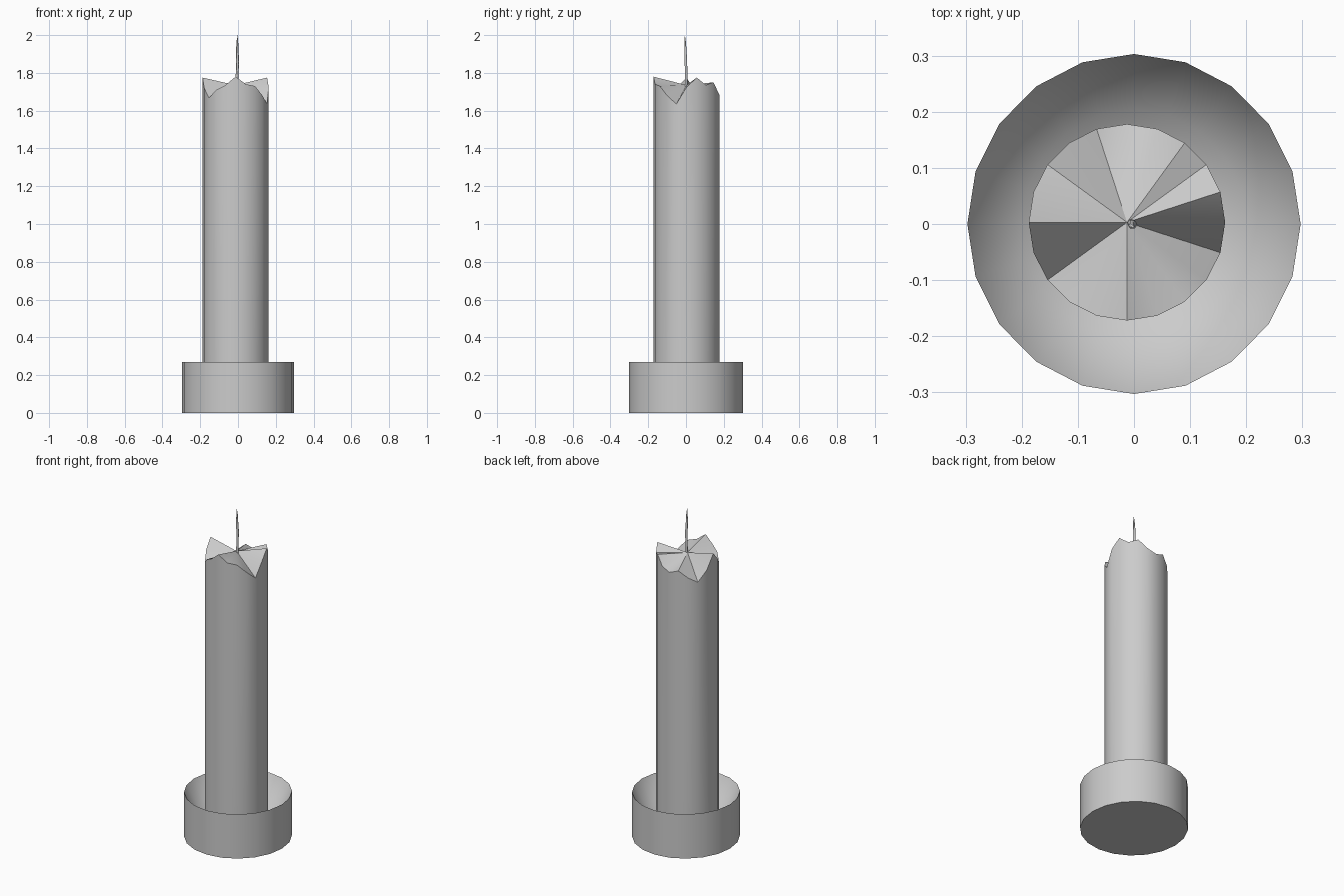
import bpy
from math import cos, sin, pi, radians

if "Cube" in bpy.data.objects:
    bpy.data.objects.remove(bpy.data.objects["Cube"])

SIDES = 20


def ring(rx, ry, z, cx=0, cy=0, n=SIDES):
    """Ring of points; z is one height or a height per point."""
    return [(cx + rx * cos(2 * pi * i / n), cy + ry * sin(2 * pi * i / n),
             z[i] if isinstance(z, list) else z) for i in range(n)]


def loft(name, rings, start=None, end=None, cap=False, angle=40):
    """Skin a stack of rings, closing the ends with a point fan or a flat cap."""
    n = len(rings[0])
    verts = [p for r in rings for p in r]
    faces = []
    for k in range(len(rings) - 1):
        for i in range(n):
            j = (i + 1) % n
            faces.append((k * n + i, k * n + j, (k + 1) * n + j, (k + 1) * n + i))
    if cap:
        faces.append(tuple(reversed(range(n))))
    if end:
        top, last = len(verts), (len(rings) - 1) * n
        verts.append(end)
        faces += [(last + i, last + (i + 1) % n, top) for i in range(n)]
    mesh = bpy.data.meshes.new(name)
    mesh.from_pydata(verts, [], faces)
    ob = bpy.data.objects.new(name, mesh)
    bpy.context.collection.objects.link(ob)
    bpy.ops.object.select_all(action='DESELECT')
    ob.select_set(True)
    bpy.context.view_layer.objects.active = ob
    bpy.ops.object.shade_smooth_by_angle(angle=radians(angle))
    return ob


# Holder: thin-rimmed cup with a sloping bowl inside
loft("holder", [ring(0.297, 0.303, 0), ring(0.297, 0.303, 0.27),
                ring(0.20, 0.204, 0.10)],
     end=(0, 0, 0.08), cap=True, angle=65)

# Candle: round shaft with an uneven melted rim, dipping to the wick
rim = [1.725, 1.775, 1.735, 1.75, 1.70, 1.68, 1.70, 1.66, 1.63, 1.69,
       1.775, 1.72, 1.667, 1.71, 1.735, 1.78, 1.74, 1.73, 1.68, 1.635]
C = (-0.0125, 0.003)
loft("candle", [ring(0.175, 0.175, 0.06, *C), ring(0.175, 0.175, rim, *C)],
     end=(C[0], C[1], 1.735), cap=True, angle=50)

# Wick: slightly crooked, tapering to a point
path = [(-0.004, 0.0, 1.72, 0.008), (-0.005, 0.002, 1.79, 0.007),
        (-0.002, -0.001, 1.86, 0.008), (-0.004, -0.003, 1.93, 0.006),
        (-0.003, -0.005, 1.97, 0.004)]
loft("wick", [ring(r, r, z, x, y, n=6) for x, y, z, r in path],
     end=(-0.004, -0.006, 2.0), cap=True, angle=65)
